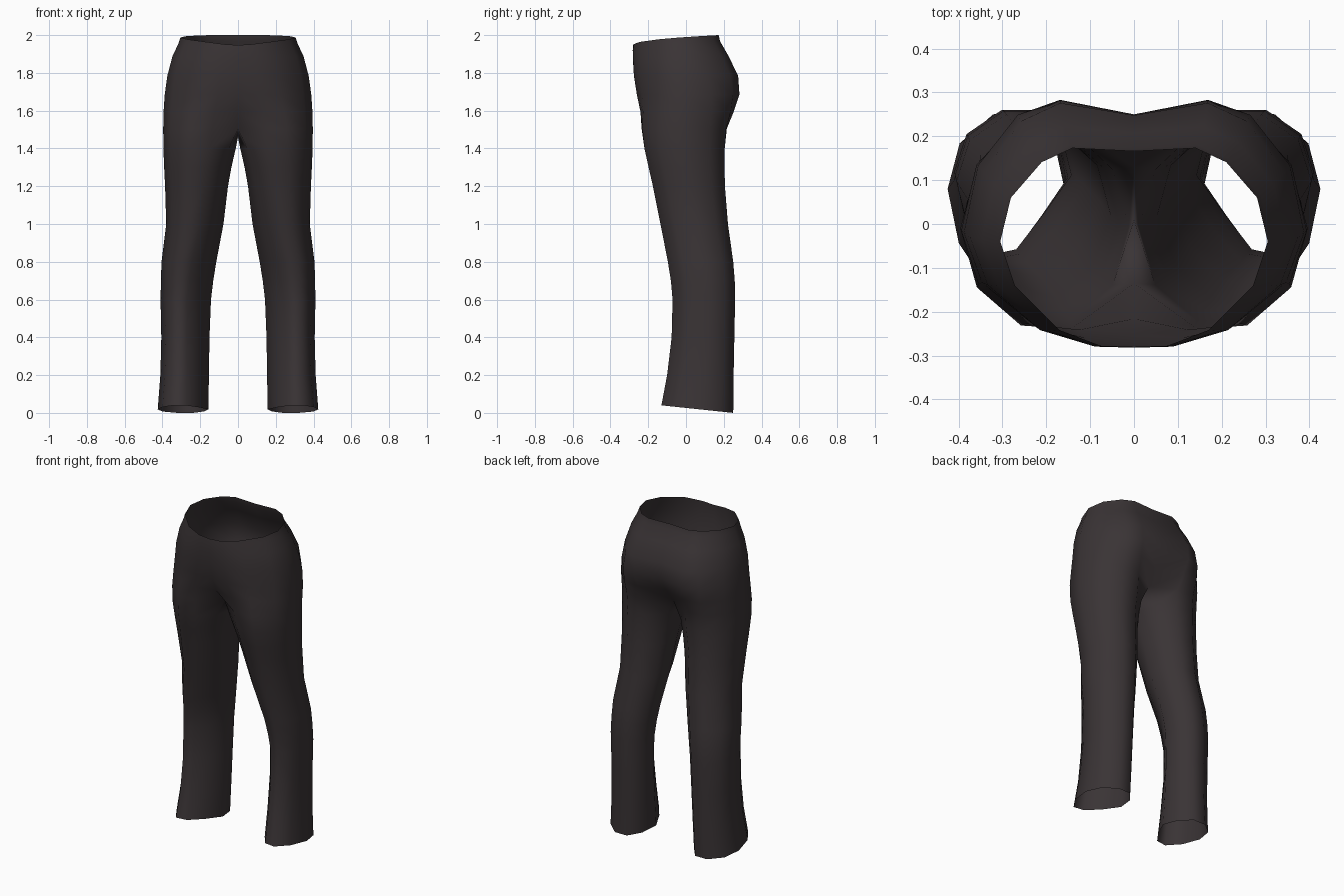
import bpy, bmesh
from math import cos, sin, radians

if "Cube" in bpy.data.objects:
    bpy.data.objects.remove(bpy.data.objects["Cube"])

# Half-waist outline (front centre -> side -> back centre), normalised
WAIST_U = [0, .25, .56, .89, 1, .92, .69, .46, 0]
WAIST_V = [-1, -.99, -.84, -.42, 0, .47, .85, 1, 1]
ANG = [radians(-144 + 36 * i) for i in range(10)]
LEG_V = [max(-1, min(1, sin(a) / sin(radians(72)))) for a in ANG]
LEG_U = [.51 + .49 * cos(a) for a in ANG]
# Outward turn of the lower leg, as offsets of the leg outline
TURN_U = [.27, .25, .1, 0, 0, -.02, -.12, -.12, -.03, 0]
TURN_V = [.2, .08, 0, .1, .15, .05, 0, 0, 0, .1]

# Torso: z front, z back, side x, front y, back y, centre front y, centre back y, side y, leg-shape blend
TORSO = [
    (1.947, 2.0, .305, -.28, .173, -.28, .166, -.04, 0),
    (1.92, 1.968, .315, -.282, .18, -.282, .172, -.04, 0),
    (1.87, 1.895, .347, -.282, .222, -.281, .208, -.035, .05),
    (1.785, 1.785, .374, -.278, .276, -.274, .248, -.03, .1),
    (1.685, 1.685, .388, -.262, .283, -.254, .25, -.02, .25),
    (1.595, 1.595, .394, -.242, .253, -.216, .2, -.015, .6),
    (1.505, 1.505, .396, -.235, .216, -.135, .13, -.01, .9),
]
# Leg: z front, z back, inner x, outer x, front y, back y, turn
LEG = [
    (1.4, 1.4, .012, .395, -.22, .205, 0),
    (1.3, 1.3, .035, .391, -.198, .204, .1),
    (1.2, 1.2, .053, .386, -.175, .206, .2),
    (1.0, 1.0, .077, .38, -.135, .222, .5),
    (.8, .8, .115, .405, -.096, .25, .8),
    (.7, .7, .131, .408, -.08, .258, .9),
    (.6, .6, .143, .41, -.071, .26, 1),
    (.4, .4, .151, .406, -.076, .256, 1),
    (.2, .2, .154, .411, -.1, .252, .85),
    (.04, 0, .157, .425, -.13, .25, .7),
]


def torso_ring(zf, zb, w, yf, yb, cf, cb, ys, f):
    pts = []
    for i in range(9):
        u = WAIST_U[i] * (1 - f) + LEG_U[i] * f
        v = WAIST_V[i] * (1 - f) + LEG_V[i] * f
        x, y = w * u, ys + v * ((yb - ys) if v > 0 else (ys - yf))
        if i in (0, 8):
            x, y = 0, (cf if i == 0 else cb)
        t = min(1, max(0, (y - yf) / (yb - yf)))
        pts.append((x, y, zf + (zb - zf) * t ** .45))
    return pts


def leg_ring(zf, zb, xi, xo, yf, yb, turn):
    pts = []
    for a, v, du, dv in zip(ANG, LEG_V, TURN_U, TURN_V):
        u, v = cos(a) + turn * du, v + turn * dv
        pts.append(((xi + xo) / 2 + (xo - xi) / 2 * u,
                    (yf + yb) / 2 + (yb - yf) / 2 * v,
                    zf + (zb - zf) * (v + 1) / 2))
    return pts


rings = [torso_ring(*r) for r in TORSO]
rings[-1].append((0, .01, 1.46))  # lowest point of the crotch seam
rings += [leg_ring(*r) for r in LEG]

# Skin the rings: open arcs for the torso half, closed loops for the leg
bm = bmesh.new()
rows = [[bm.verts.new(p) for p in r] for r in rings]
for k, (a, b) in enumerate(zip(rows, rows[1:])):
    closed = k >= len(TORSO) - 1
    for i in range(10 if closed else 8):
        j = (i + 1) % 10
        bm.faces.new((a[i], b[i], b[j], a[j]))
mesh = bpy.data.meshes.new("trousers")
bm.to_mesh(mesh)
bm.free()

trousers = bpy.data.objects.new("trousers", mesh)
bpy.context.collection.objects.link(trousers)

# Left half
mirror = trousers.modifiers.new("mirror", 'MIRROR')
mirror.use_clip = True
mirror.merge_threshold = .001

# Dark cloth
cloth = bpy.data.materials.new("dark_cloth")
cloth.diffuse_color = (.042, .034, .036, 1)
cloth.use_nodes = True
cloth.node_tree.nodes["Principled BSDF"].inputs["Base Color"].default_value = cloth.diffuse_color
mesh.materials.append(cloth)
for p in mesh.polygons:
    p.use_smooth = True
